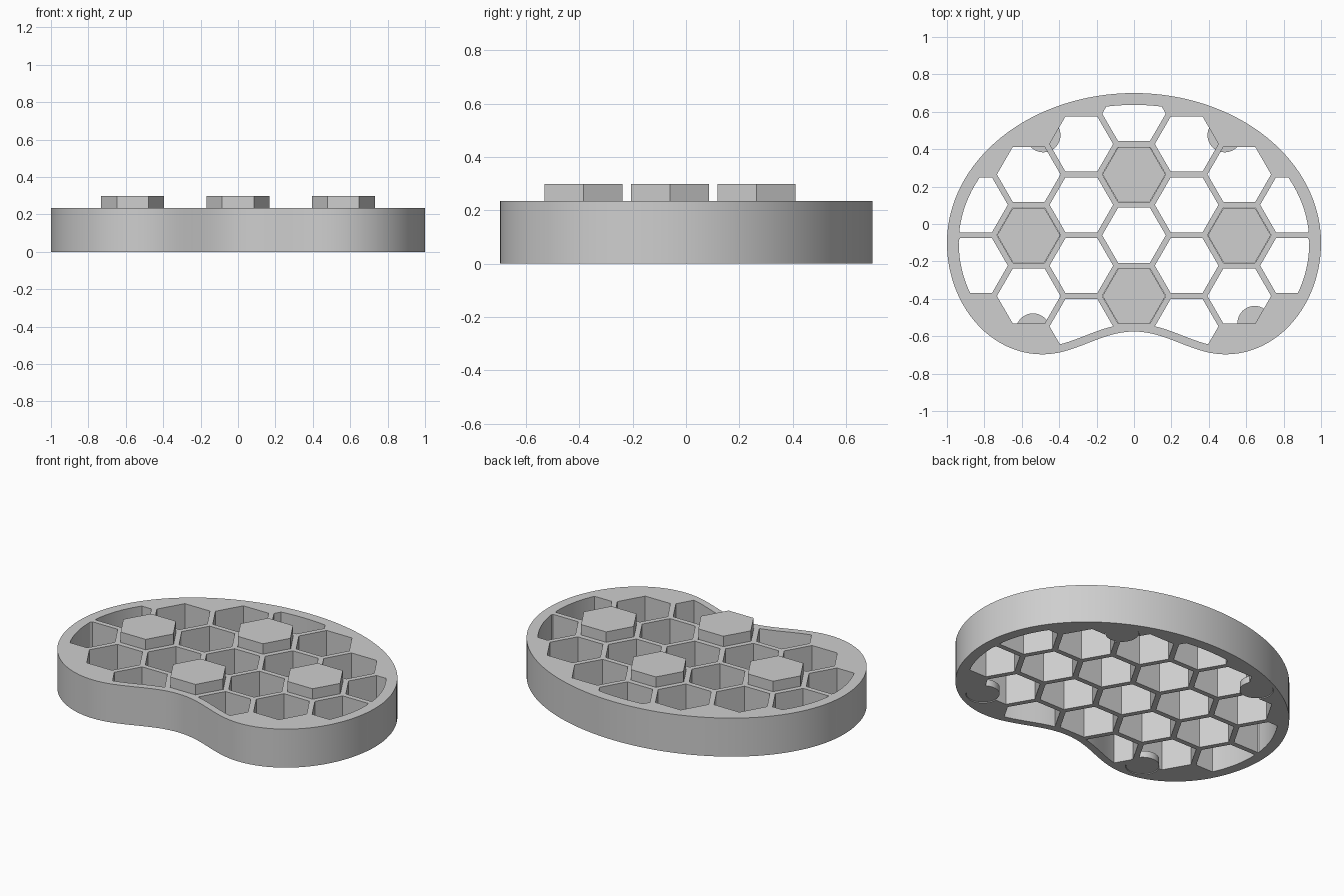
import bpy, bmesh, math

if "Cube" in bpy.data.objects:
    bpy.data.objects.remove(bpy.data.objects["Cube"])

grey = bpy.data.materials.new("plain_grey")
grey.diffuse_color = (0.62, 0.62, 0.62, 1)
grey.use_nodes = True
grey.node_tree.nodes["Principled BSDF"].inputs["Base Color"].default_value = grey.diffuse_color


def prisms(name, loops, z0, z1):
    """One object holding an upright prism for each closed outline."""
    bm = bmesh.new()
    for pts in loops:
        face = bm.faces.new([bm.verts.new((x, y, z0)) for x, y in pts])
        ext = bmesh.ops.extrude_face_region(bm, geom=[face])["geom"]
        top = [v for v in ext if isinstance(v, bmesh.types.BMVert)]
        bmesh.ops.translate(bm, verts=top, vec=(0, 0, z1 - z0))
    bmesh.ops.recalc_face_normals(bm, faces=bm.faces)
    me = bpy.data.meshes.new(name)
    bm.to_mesh(me)
    bm.free()
    me.materials.append(grey)
    ob = bpy.data.objects.new(name, me)
    bpy.context.collection.objects.link(ob)
    return ob


def ngon(x, y, r, n):
    return [(x + r * math.cos(2 * math.pi * i / n),
             y + r * math.sin(2 * math.pi * i / n)) for i in range(n)]


def select(ob):
    bpy.ops.object.select_all(action='DESELECT')
    ob.select_set(True)
    bpy.context.view_layer.objects.active = ob


def boolean(ob, tool, op):
    select(ob)
    m = ob.modifiers.new("bool", 'BOOLEAN')
    m.operation, m.object, m.solver = op, tool, 'EXACT'
    bpy.ops.object.modifier_apply(modifier=m.name)
    bpy.data.objects.remove(tool, do_unlink=True)


def kidney():
    """Kidney outline: half ellipse behind, two lobes and a notch in front."""
    half = []
    for i in range(33):                       # back edge to the side
        a = math.pi / 2 * (1 - i / 32)
        half.append((math.cos(a), -0.1 + 0.8 * math.sin(a)))
    for i in range(1, 25):                    # lobe
        a = math.pi / 2 * i / 24
        half.append((0.49 + 0.51 * math.cos(a), -0.1 - 0.597 * math.sin(a)))
    for i in range(1, 17):                    # notch
        x = 0.49 * (1 - i / 16)
        half.append((x, -0.575 - 0.061 * (1 - math.cos(math.pi * x / 0.49))))
    return half + [(-x, y) for x, y in half[-2:0:-1]]


def inset(pts):
    """Rim line inside the outline, thinner along the notch."""
    out = []
    for i, (x, y) in enumerate(pts):
        (ax, ay), (bx, by) = pts[i - 1], pts[(i + 1) % len(pts)]
        tx, ty = bx - ax, by - ay
        n = math.hypot(tx, ty)
        d = 0.042 if y < -0.5 and abs(x) < 0.5 else 0.063
        out.append((x + ty / n * d, y - tx / n * d))
    return out


# honeycomb layout
PX, PY, Y0, R = 0.2815, 0.325, -0.06, 0.170
rows = {0: (-1, 0, 1, 2), 1: (-1.5, -0.5, 0.5, 1.5),
        2: (-1, 0, 1), 3: (-0.5, 0.5)}
cells = [(c * PX, Y0 + r * PY) for c in range(-3, 4) for r in rows[abs(c)]]

# body with rim and open cells
outline = kidney()
H = 0.235
body = prisms("honeycomb_body", [outline], 0, H)
holes = prisms("cell_cutter", [ngon(x, y, R, 6) for x, y in cells], -0.1, 0.4)
boolean(holes, prisms("rim_limit", [inset(outline)], -0.05, 0.35), 'INTERSECT')
boolean(body, holes, 'DIFFERENCE')

# round foot pockets under the body, each with a pad
feet = [(-0.485, 0.475), (0.485, 0.475), (-0.54, -0.57), (0.645, -0.53)]
boolean(body, prisms("pocket_cutter", [ngon(x, y, 0.094, 40) for x, y in feet],
                     -0.05, 0.04), 'DIFFERENCE')
pads = prisms("foot_pads", [ngon(x, y, 0.092, 40) for x, y in feet], 0.004, 0.045)

# raised hexagon plugs in four cells
plugs = [(0, Y0 + PY), (0, Y0 - PY), (-2 * PX, Y0), (2 * PX, Y0)]
prisms("hexagon_plugs", [ngon(x, y, 0.1685, 6) for x, y in plugs], 0.205, 0.298)

# smooth curved walls, sharp edges elsewhere
for ob in (body, pads):
    select(ob)
    bpy.ops.object.shade_smooth_by_angle(angle=math.radians(25))
